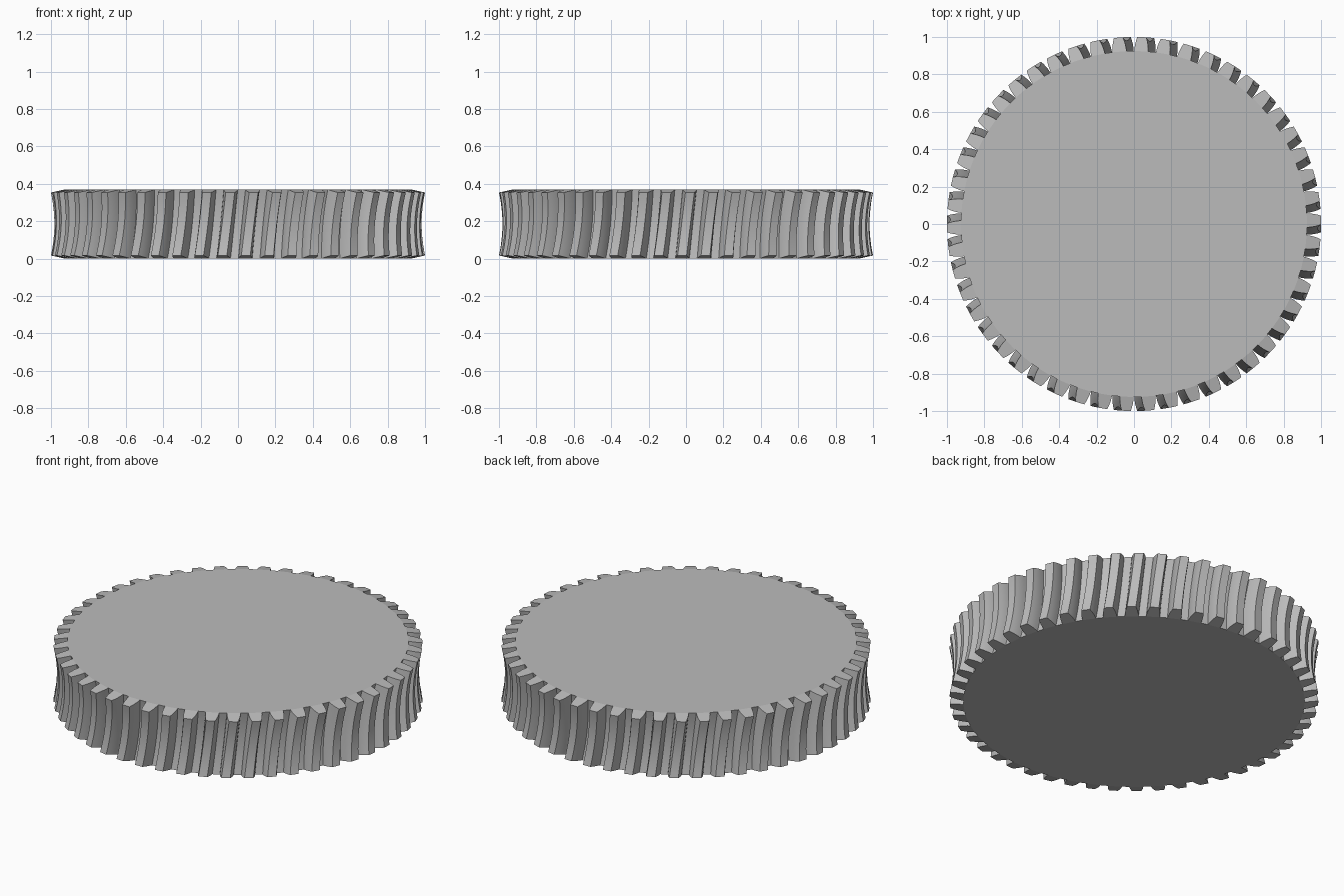
import bpy, bmesh
from math import sin, cos, pi, radians

cube = bpy.data.objects.get("Cube")
if cube:
    bpy.data.objects.remove(cube, do_unlink=True)

TEETH = 50
PITCH = 2 * pi / TEETH
HALF_HEIGHT = 0.185
THROAT = 1.768            # distance from wheel axis to the worm axis
ROOT_R, TIP_R = 0.863, 0.786   # arc radii about the worm axis
END_ANGLE = radians(12.38)
TWIST = radians(1.2)      # lead of the teeth, each way from the middle
SECTIONS, FLANK = 12, 4

mat = bpy.data.materials.new("grey_metal")
mat.use_nodes = True
grey = (0.5, 0.5, 0.5, 1)
mat.diffuse_color = grey
mat.node_tree.nodes["Principled BSDF"].inputs["Base Color"].default_value = grey

# Tooth outline: (depth fraction from root to tip, angle from tooth centre)
rise = []
for i in range(FLANK + 1):
    t = i / FLANK
    rise.append((t, 0.0405 * (1 - t) + 0.024 * t + 0.012 * t * (1 - t)))
outline = [(t, -a) for t, a in rise] + [(t, a) for t, a in reversed(rise)]
N = len(outline)

bm = bmesh.new()


def ring(s):
    """One full toothed section, s from -1 (bottom) to 1 (top)."""
    phi = s * END_ANGLE
    verts = []
    for k in range(TEETH):
        for t, a in outline:
            arc = ROOT_R + (TIP_R - ROOT_R) * t
            r = THROAT - arc * cos(phi)
            ang = k * PITCH + a + s * TWIST
            verts.append(bm.verts.new((r * cos(ang), r * sin(ang),
                                       HALF_HEIGHT + arc * sin(phi))))
    return verts


rings = [ring(2 * i / SECTIONS - 1) for i in range(SECTIONS + 1)]

# Throated tooth flanks, tips and roots
for low, high in zip(rings, rings[1:]):
    for i in range(len(low)):
        j = (i + 1) % len(low)
        bm.faces.new((low[i], low[j], high[j], high[i]))

# Sloping tooth ends and flat discs
for verts in (rings[0], rings[-1]):
    disc = []
    for k in range(TEETH):
        tooth = verts[k * N:(k + 1) * N]
        bm.faces.new(tooth)
        disc += [tooth[0], tooth[-1]]
    bm.faces.new(disc)
bmesh.ops.recalc_face_normals(bm, faces=bm.faces)

mesh = bpy.data.meshes.new("worm_wheel")
bm.to_mesh(mesh)
bm.free()
mesh.materials.append(mat)
wheel = bpy.data.objects.new("worm_wheel", mesh)
bpy.context.collection.objects.link(wheel)

bpy.ops.object.select_all(action='DESELECT')
wheel.select_set(True)
bpy.context.view_layer.objects.active = wheel
# Tooth ends meet the discs at a shallow angle, so keep that edge sharp
bpy.ops.object.shade_smooth_by_angle(angle=radians(10))
